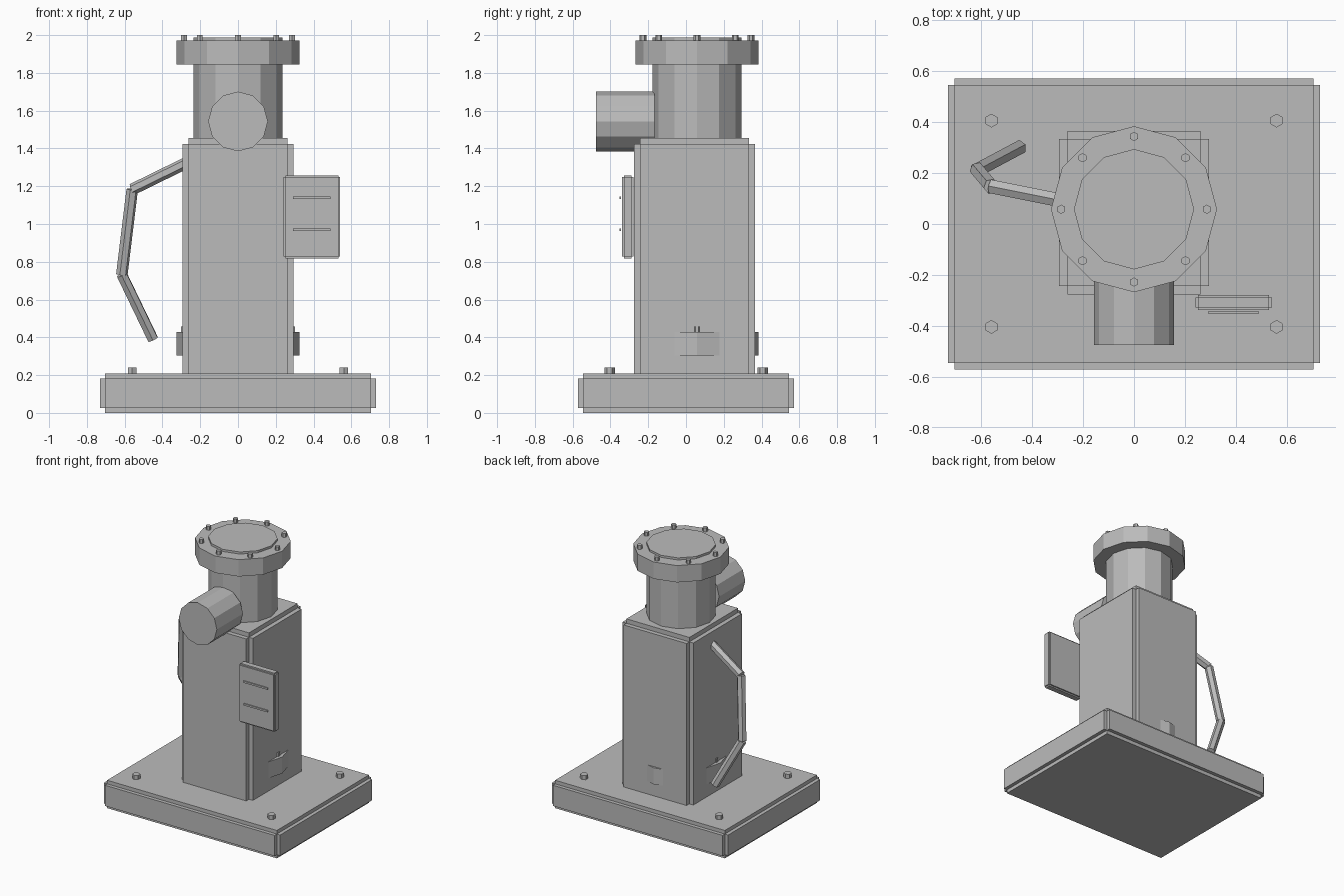
import bpy, bmesh
from math import cos, sin, pi
from mathutils import Vector, Matrix

cube = bpy.data.objects.get("Cube")
if cube:
    bpy.data.objects.remove(cube, do_unlink=True)

grey = bpy.data.materials.new("plain_grey")
grey.use_nodes = True
colour = (0.5, 0.5, 0.5, 1)
grey.diffuse_color = colour
grey.node_tree.nodes["Principled BSDF"].inputs["Base Color"].default_value = colour

AXIS_Y = 0.058   # centre line of the round parts
BODY_Y = 0.045   # centre line of the square body


def finish(name, bm):
    mesh = bpy.data.meshes.new(name)
    bm.to_mesh(mesh)
    bm.free()
    mesh.materials.append(grey)
    obj = bpy.data.objects.new(name, mesh)
    bpy.context.collection.objects.link(obj)
    return obj


def add_box(bm, centre, size):
    matrix = Matrix.Translation(centre) @ Matrix.Diagonal((*size, 1))
    bmesh.ops.create_cube(bm, size=1, matrix=matrix)


def stepped_box(name, low, high, step):
    """Box whose edges are cut back by a square notch."""
    low, high = Vector(low), Vector(high)
    bm = bmesh.new()
    for axis in range(3):
        size = high - low
        for other in range(3):
            if other != axis:
                size[other] -= 2 * step
        add_box(bm, (low + high) / 2, size)
    return finish(name, bm)


def add_rod(bm, start, end, radius, sides, turn=0.0):
    start, end = Vector(start), Vector(end)
    along = end - start
    matrix = (Matrix.Translation((start + end) / 2)
              @ along.to_track_quat('Z', 'Y').to_matrix().to_4x4()
              @ Matrix.Rotation(turn, 4, 'Z'))
    bmesh.ops.create_cone(bm, cap_ends=True, segments=sides, radius1=radius,
                          radius2=radius, depth=along.length, matrix=matrix)


def rod(name, start, end, radius, sides, turn=0.0):
    bm = bmesh.new()
    add_rod(bm, start, end, radius, sides, turn)
    return finish(name, bm)


def bolts(name, spots, z0, z1, radius):
    bm = bmesh.new()
    for x, y in spots:
        add_rod(bm, (x, y, z0), (x, y, z1), radius, 6)
    return finish(name, bm)


# Base slab and its corner bolts
stepped_box("base", (-0.731, -0.572, 0), (0.731, 0.572, 0.209), 0.027)
bolts("base_bolts", [(x, y) for x in (-0.56, 0.56) for y in (-0.404, 0.406)],
      0.2, 0.24, 0.027)

# Square body, rooted inside the base
stepped_box("body", (-0.294, BODY_Y - 0.321, 0.15), (0.294, BODY_Y + 0.321, 1.456), 0.033)

# Round column and capping disc
rod("column", (0, AXIS_Y, 1.4), (0, AXIS_Y, 1.9), 0.236, 12)
rod("cap_disc", (0, AXIS_Y, 1.9), (0, AXIS_Y, 1.987), 0.236, 12)

# Upper flange, and lower flange poking through the body
ring = [(0.286 * cos(i * pi / 4), AXIS_Y + 0.286 * sin(i * pi / 4)) for i in range(8)]
for label, z0, z1 in (("upper", 1.845, 1.971), ("lower", 0.305, 0.428)):
    rod(label + "_flange", (0, AXIS_Y, z0), (0, AXIS_Y, z1), 0.326, 12)
    bolts(label + "_flange_bolts", ring, z1 - 0.02, z1 + 0.029, 0.018)

# Front outlet pipe
rod("outlet_pipe", (0, -0.476, 1.543), (0, -0.167, 1.543), 0.158, 12)

# Control panel with two raised bars
stepped_box("panel", (0.241, -0.338, 0.818), (0.541, -0.278, 1.258), 0.01)
for label, z in (("upper", 1.138), ("lower", 0.969)):
    bm = bmesh.new()
    add_box(bm, (0.39, -0.347, z), (0.2, 0.008, 0.013))
    finish(label + "_panel_bar", bm)

# Bent side handle
path = [(-0.25, 0.085, 1.335), (-0.56, 0.147, 1.183),
        (-0.615, 0.212, 0.732), (-0.45, 0.3, 0.39)]
for i, (a, b) in enumerate(zip(path, path[1:])):
    rod("handle_segment_%d" % (i + 1), a, b, 0.031, 6)
